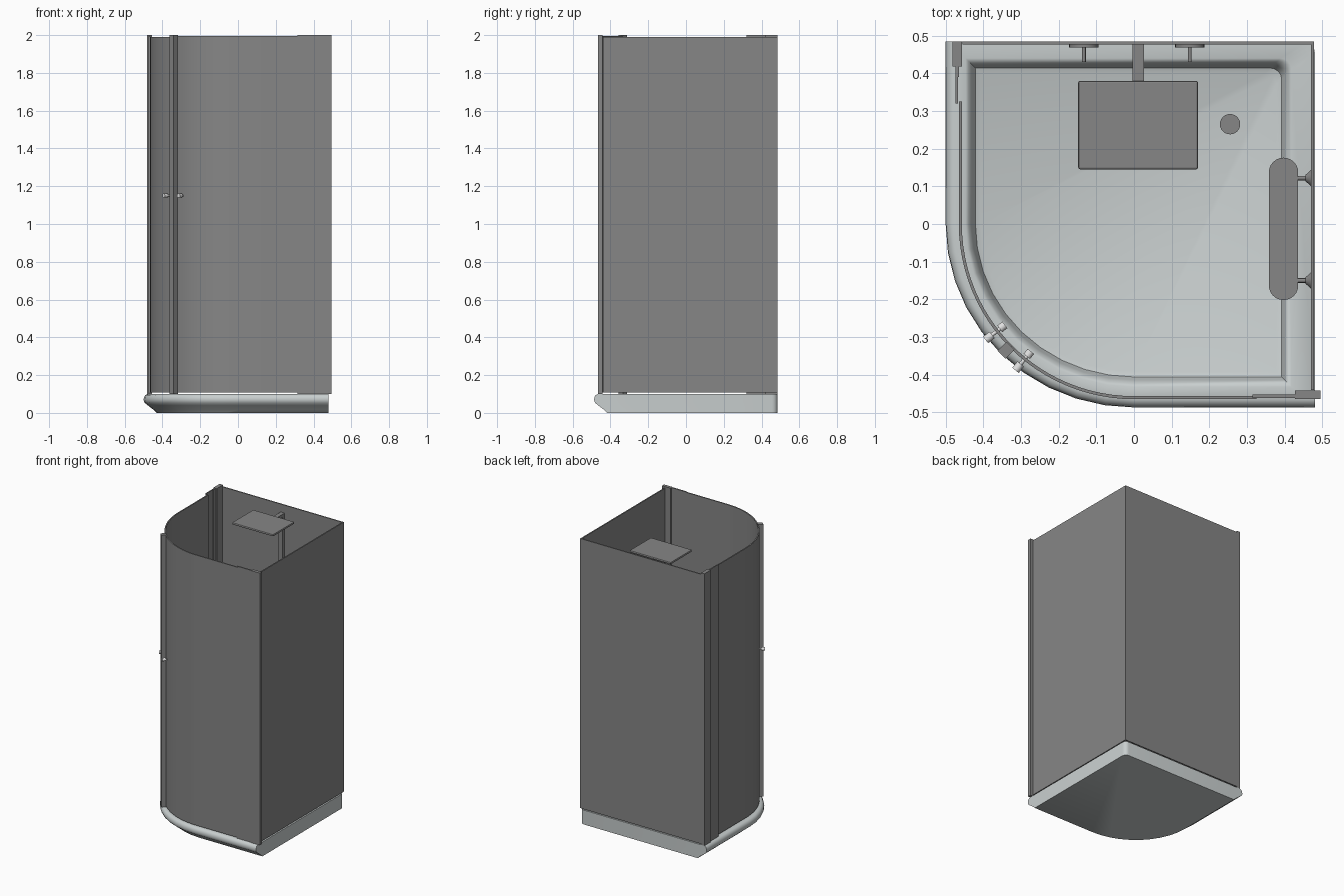
import bpy, bmesh, math
from mathutils import Vector, Matrix

if "Cube" in bpy.data.objects:
    bpy.data.objects.remove(bpy.data.objects["Cube"])


def mat(name, c):
    m = bpy.data.materials.new(name)
    m.diffuse_color = (*c, 1)
    m.use_nodes = True
    m.node_tree.nodes["Principled BSDF"].inputs["Base Color"].default_value = m.diffuse_color
    return m


GREY = mat("smoked grey", (0.24, 0.24, 0.24))
WHITE = mat("tray white", (0.58, 0.62, 0.62))
CHROME = mat("handle light", (0.75, 0.75, 0.75))


def finish(name, bm, m, smooth=None):
    bmesh.ops.recalc_face_normals(bm, faces=bm.faces)
    me = bpy.data.meshes.new(name)
    bm.to_mesh(me)
    bm.free()
    o = bpy.data.objects.new(name, me)
    bpy.context.collection.objects.link(o)
    me.materials.append(m)
    if smooth:
        bpy.ops.object.select_all(action='DESELECT')
        o.select_set(True)
        bpy.context.view_layer.objects.active = o
        bpy.ops.object.shade_smooth_by_angle(angle=math.radians(smooth))
    return o


def box(name, x0, x1, y0, y1, z0, z1, m=GREY, turn=0):
    bm = bmesh.new()
    bmesh.ops.create_cube(bm, size=1)
    c = Vector(((x0 + x1) / 2, (y0 + y1) / 2, (z0 + z1) / 2))
    bm.transform(Matrix.Translation(c) @ Matrix.Rotation(turn, 4, 'Z')
                 @ Matrix.Diagonal((x1 - x0, y1 - y0, z1 - z0, 1)))
    return finish(name, bm, m)


def rod(name, a, b, r, m=GREY, r2=None, n=24):
    a, b = Vector(a), Vector(b)
    bm = bmesh.new()
    bmesh.ops.create_cone(bm, cap_ends=True, segments=n, radius1=r,
                          radius2=r if r2 is None else r2, depth=(b - a).length)
    q = (b - a).to_track_quat('Z', 'Y').to_matrix().to_4x4()
    bm.transform(Matrix.Translation((a + b) / 2) @ q)
    return finish(name, bm, m, 40)


def prism(name, pts, z0, z1, m=GREY, smooth=None):
    bm = bmesh.new()
    f = bm.faces.new([bm.verts.new((x, y, z0)) for x, y in pts])
    g = bmesh.ops.extrude_face_region(bm, geom=[f])['geom']
    bmesh.ops.translate(bm, vec=(0, 0, z1 - z0),
                        verts=[v for v in g if isinstance(v, bmesh.types.BMVert)])
    return finish(name, bm, m, smooth)


# Tray: quadrant outlines stacked into rings
def outline(l, b, r, f, n=10, cr=0.03):
    pts = [(r, f)]
    for i in range(5):
        a = math.pi / 2 * i / 4
        pts.append((r - cr + cr * math.cos(a), b - cr + cr * math.sin(a)))
    pts.append((-l, b))
    for i in range(n + 1):
        a = math.pi + math.pi / 2 * i / n
        pts.append((l * math.cos(a), -f * math.sin(a)))
    return pts


bm = bmesh.new()
rings = []
# skirt and rounded lip: only the left, curved and front sides bulge
for d, z in [(.07, 0), (.055, .015), (.022, .04), (.006, .053), (0, .068),
             (.002, .082), (.008, .094), (.02, .1)]:
    rings.append((outline(.5 - d, .485, .48, -.487 + d), z))
# basin wall and floor: inset on all sides
for d, z in [(0, .1), (.008, .096), (.018, .07), (.026, .048), (.04, .042)]:
    rings.append((outline(.447 - d, .44 - d, .418 - d, -.432 + d), z))
loops = [[bm.verts.new((x, y, z)) for x, y in p] for p, z in rings]
for A, B in zip(loops, loops[1:]):
    for i in range(len(A)):
        j = (i + 1) % len(A)
        bm.faces.new((A[i], A[j], B[j], B[i]))
bm.faces.new(loops[0])
bm.faces.new(loops[-1])
finish("shower_tray", bm, WHITE, 45)
rod("drain_cover", (.255, .265, .042), (.255, .265, .047), .027)

# Rear and right wall panels
box("back_wall", -.455, .478, .477, .485, .107, 1.99)
box("right_wall", .47, .478, -.44, .485, .107, 1.99)


# Curved sliding doors, mirrored about the diagonal
def door(name, flip, top):
    ro, ri, n = .465, .457, 12
    path = [(a, 1) for a in range(n + 1)]
    arc = [math.pi / 4 * i / n for i, _ in path]
    out = [(-ro, .325)] + [(-ro * math.cos(a), -ro * math.sin(a)) for a in arc]
    inn = [(-ri, .325)] + [(-ri * math.cos(a), -ri * math.sin(a)) for a in arc]
    pts = out + inn[::-1]
    if flip:
        pts = [(y, x) for x, y in pts]
    prism(name, pts, .107, top, smooth=30)


door("left_door", False, 1.99)
door("front_door", True, 1.995)

# Fixed side panels and wall posts
box("left_fixed_panel", -.474, -.467, .32, .43, .1, 2)
box("front_fixed_panel", .315, .43, -.462, -.453, .1, 2)
box("left_wall_post", -.482, -.456, .418, .485, .1, 2)
box("front_wall_post", .428, .495, -.465, -.442, .1, 2)
box("left_post_lip", -.472, -.464, .39, .42, .1, 2)
# Closing strip where the doors meet
box("door_meeting_post", -.357, -.323, -.35, -.32, .1, 2, turn=math.pi / 4)

# Door knobs
for name, deg in (("left_knob", 218), ("front_knob", 231)):
    a = math.radians(deg)
    u = Vector((math.cos(a), math.sin(a), 0))
    h = Vector((0, 0, 1.15))
    rod(name + "_stem", u * .44 + h, u * .495 + h, .005, CHROME)
    rod(name, u * .478 + h, u * .5 + h, .011, CHROME)
    rod(name + "_inner", u * .435 + h, u * .452 + h, .011, CHROME)

# Overhead shower: plate, arm and riser column
head = box("shower_head", -.148, .17, .145, .38, 1.935, 1.95)
bev = head.modifiers.new("bevel", 'BEVEL')
bev.width = .005
bev.segments = 2
box("shower_arm", -.004, .026, .36, .477, 1.915, 1.935)
box("riser_column", -.004, .026, .452, .477, .95, 1.935)

# Wall valves either side of the riser
for name, x in (("left_valve", -.133), ("right_valve", .148)):
    rod(name + "_plate", (x, .477, 1.1), (x, .468, 1.1), .039)
    rod(name + "_stem", (x, .47, 1.1), (x, .43, 1.1), .005)

# Shelf on the right wall with rounded ends and two brackets
pts = []
for cy, s in ((.137, 0), (-.163, math.pi)):
    for i in range(13):
        a = s + math.pi * i / 12
        pts.append((.397 + .039 * math.cos(a), cy + .039 * math.sin(a)))
prism("wall_shelf", pts, 1.1, 1.115, smooth=40)
for name, y in (("rear_bracket", .122), ("front_bracket", -.15)):
    rod(name, (.42, y, 1.107), (.465, y, 1.107), .006)
    rod(name + "_flange", (.455, y, 1.107), (.47, y, 1.107), .008, r2=.022)
